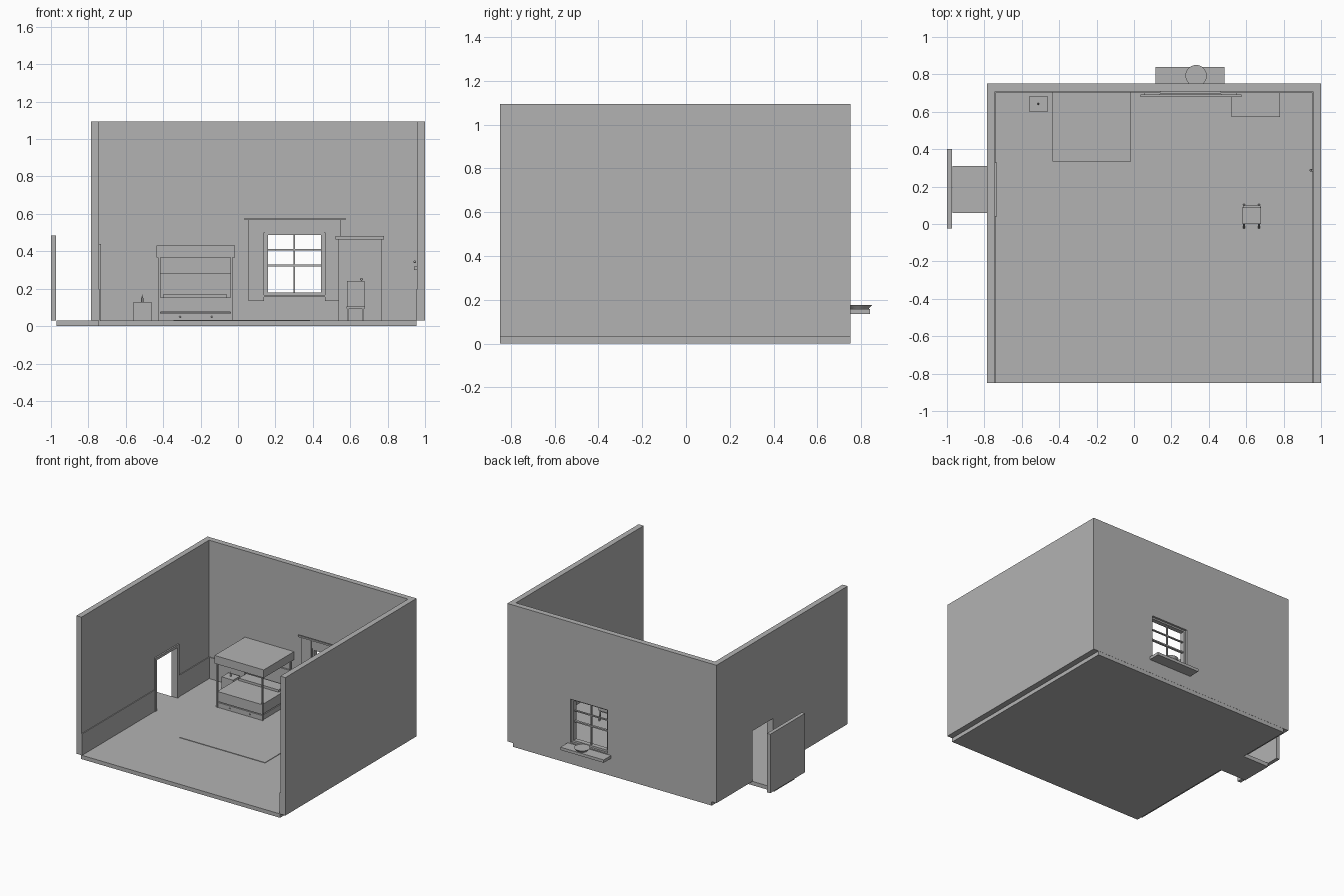
import bpy, bmesh
from mathutils import Vector

grey = bpy.data.materials.new("plain grey")
grey.diffuse_color = (0.45, 0.45, 0.45, 1)


def finish(name, bm):
    bmesh.ops.recalc_face_normals(bm, faces=bm.faces)
    me = bpy.data.meshes.new(name)
    bm.to_mesh(me)
    bm.free()
    ob = bpy.data.objects.new(name, me)
    me.materials.append(grey)
    bpy.context.collection.objects.link(ob)
    return ob


def boxes(name, *specs):
    """One object made of boxes given as x0, x1, y0, y1, z0, z1."""
    bm = bmesh.new()
    for x0, x1, y0, y1, z0, z1 in specs:
        vs = bmesh.ops.create_cube(bm, size=1)["verts"]
        for v in vs:
            v.co = Vector((x1 if v.co.x > 0 else x0,
                           y1 if v.co.y > 0 else y0,
                           z1 if v.co.z > 0 else z0))
    return finish(name, bm)


def prism(name, outline, z0, z1):
    bm = bmesh.new()
    f = bm.faces.new([bm.verts.new((x, y, z0)) for x, y in outline])
    top = bmesh.ops.extrude_face_region(bm, geom=[f])["geom"]
    bmesh.ops.translate(bm, vec=(0, 0, z1 - z0),
                        verts=[g for g in top if isinstance(g, bmesh.types.BMVert)])
    return finish(name, bm)


def cone(name, x, y, z0, z1, r0, r1, n=12):
    bm = bmesh.new()
    bmesh.ops.create_cone(bm, cap_ends=True, segments=n, radius1=r0, radius2=r1, depth=z1 - z0)
    bmesh.ops.translate(bm, vec=(x, y, (z0 + z1) / 2), verts=bm.verts)
    return finish(name, bm)


def ball(name, x, y, z, r):
    bm = bmesh.new()
    bmesh.ops.create_uvsphere(bm, u_segments=10, v_segments=6, radius=r)
    bmesh.ops.translate(bm, vec=(x, y, z), verts=bm.verts)
    return finish(name, bm)


def u_shape(xl, xr, yb, t):
    """U outline open to the front, thickness t going outward."""
    f = -0.85
    return [(xl - t, f), (xl, f), (xl, yb), (xr, yb), (xr, f),
            (xr + t, f), (xr + t, yb + t), (xl - t, yb + t)]


def cut(ob, cutter):
    m = ob.modifiers.new("opening", "BOOLEAN")
    m.operation, m.solver, m.object = "DIFFERENCE", "EXACT", cutter


# Shell of the room with door and window openings
boxes("floor", (-0.745, 0.955, -0.85, 0.75, 0, 0.03))
boxes("door_step", (-0.97, -0.745, 0.06, 0.31, 0, 0.03))
walls = prism("walls", u_shape(-0.743, 0.957, 0.708, 0.043), 0.03, 1.095)
wainscot = prism("wainscot", u_shape(-0.737, 0.951, 0.702, 0.006), 0.03, 0.195)
door_hole = boxes("door_cutter", (-0.9, -0.7, 0.06, 0.31, 0.02, 0.42))
window_hole = boxes("window_cutter", (0.145, 0.46, 0.6, 0.9, 0.165, 0.5))
for c in (door_hole, window_hole):
    c.hide_render = True
    c.hide_viewport = True
    c.display_type = "WIRE"
    for w in (walls, wainscot):
        cut(w, c)

# Open door leaf outside and trim around the doorway
boxes("door_panel", (-1.0, -0.972, -0.025, 0.4, 0.03, 0.485))
boxes("door_trim",
      (-0.745, -0.732, 0.04, 0.06, 0.03, 0.44),
      (-0.745, -0.732, 0.31, 0.33, 0.03, 0.44),
      (-0.745, -0.732, 0.06, 0.31, 0.42, 0.44))

# Window frame, bars and inner ledge
boxes("window_frame",
      (0.145, 0.16, 0.70, 0.735, 0.165, 0.5), (0.445, 0.46, 0.70, 0.735, 0.165, 0.5),
      (0.16, 0.445, 0.70, 0.735, 0.165, 0.18), (0.16, 0.445, 0.70, 0.735, 0.488, 0.5))
boxes("window_bars",
      (0.298, 0.306, 0.715, 0.728, 0.18, 0.488),
      (0.16, 0.445, 0.715, 0.728, 0.403, 0.411),
      (0.16, 0.445, 0.712, 0.73, 0.32, 0.33))
boxes("inner_ledge", (0.14, 0.465, 0.69, 0.708, 0.155, 0.167))

# Curtains, valance and rod
boxes("curtains",
      (0.055, 0.14, 0.692, 0.702, 0.135, 0.568),
      (0.465, 0.55, 0.692, 0.702, 0.135, 0.568))
boxes("valance", (0.14, 0.465, 0.695, 0.708, 0.5, 0.568))
boxes("curtain_rod", (0.035, 0.575, 0.68, 0.692, 0.567, 0.579))

# Outside ledge with a shallow dish
boxes("outer_ledge", (0.115, 0.485, 0.75, 0.84, 0.135, 0.157))
cone("dish", 0.332, 0.793, 0.157, 0.177, 0.04, 0.057, 32)

# Canopy bed
boxes("bed_canopy", (-0.435, -0.015, 0.335, 0.705, 0.368, 0.43))
boxes("bed_posts", *[(x, x + 0.012, y, y + 0.012, 0.03, 0.37)
                     for x in (-0.427, -0.041) for y in (0.343, 0.685)])
boxes("bed_headboard", (-0.415, -0.041, 0.688, 0.7, 0.07, 0.285))
boxes("mattress", (-0.42, -0.036, 0.346, 0.688, 0.075, 0.152))
boxes("pillow", (-0.4, -0.06, 0.58, 0.675, 0.152, 0.17))
boxes("bed_drawer", (-0.42, -0.036, 0.346, 0.69, 0.03, 0.068))
for x in (-0.31, -0.14):
    ball("drawer_knob", x, 0.343, 0.05, 0.005)

# Nightstand with candle
boxes("nightstand", (-0.56, -0.462, 0.6, 0.685, 0.03, 0.13))
cone("candle", -0.512, 0.642, 0.13, 0.15, 0.006, 0.006)
cone("flame", -0.512, 0.642, 0.15, 0.17, 0.005, 0)

# Wardrobe
boxes("wardrobe_body", (0.537, 0.768, 0.59, 0.702, 0.03, 0.462))
boxes("wardrobe_top", (0.522, 0.78, 0.573, 0.704, 0.462, 0.482))
boxes("wardrobe_doors", (0.545, 0.652, 0.582, 0.59, 0.055, 0.435),
      (0.654, 0.76, 0.582, 0.59, 0.055, 0.435))
ball("wardrobe_knob", 0.66, 0.578, 0.25, 0.006)

# Chair facing the front
boxes("chair_seat", (0.58, 0.678, 0.0, 0.09, 0.095, 0.106))
boxes("chair_back", (0.584, 0.676, 0.085, 0.1, 0.106, 0.24))
legs = boxes("chair_legs", *[(x, x + 0.01, y, y + 0.01, 0.03, 0.096)
                             for x in (0.584, 0.664) for y in (0.005, 0.085)])
for v in legs.data.vertices:  # splay the feet
    if v.co.z < 0.05:
        v.co.y += -0.03 if v.co.y < 0.05 else 0.012

# Thin rug and small wall fittings
boxes("rug", (-0.345, 0.385, -0.22, 0.28, 0.03, 0.034))
boxes("wall_hook", (0.942, 0.957, 0.28, 0.295, 0.3, 0.32))
ball("hook_knob", 0.945, 0.287, 0.345, 0.007)
